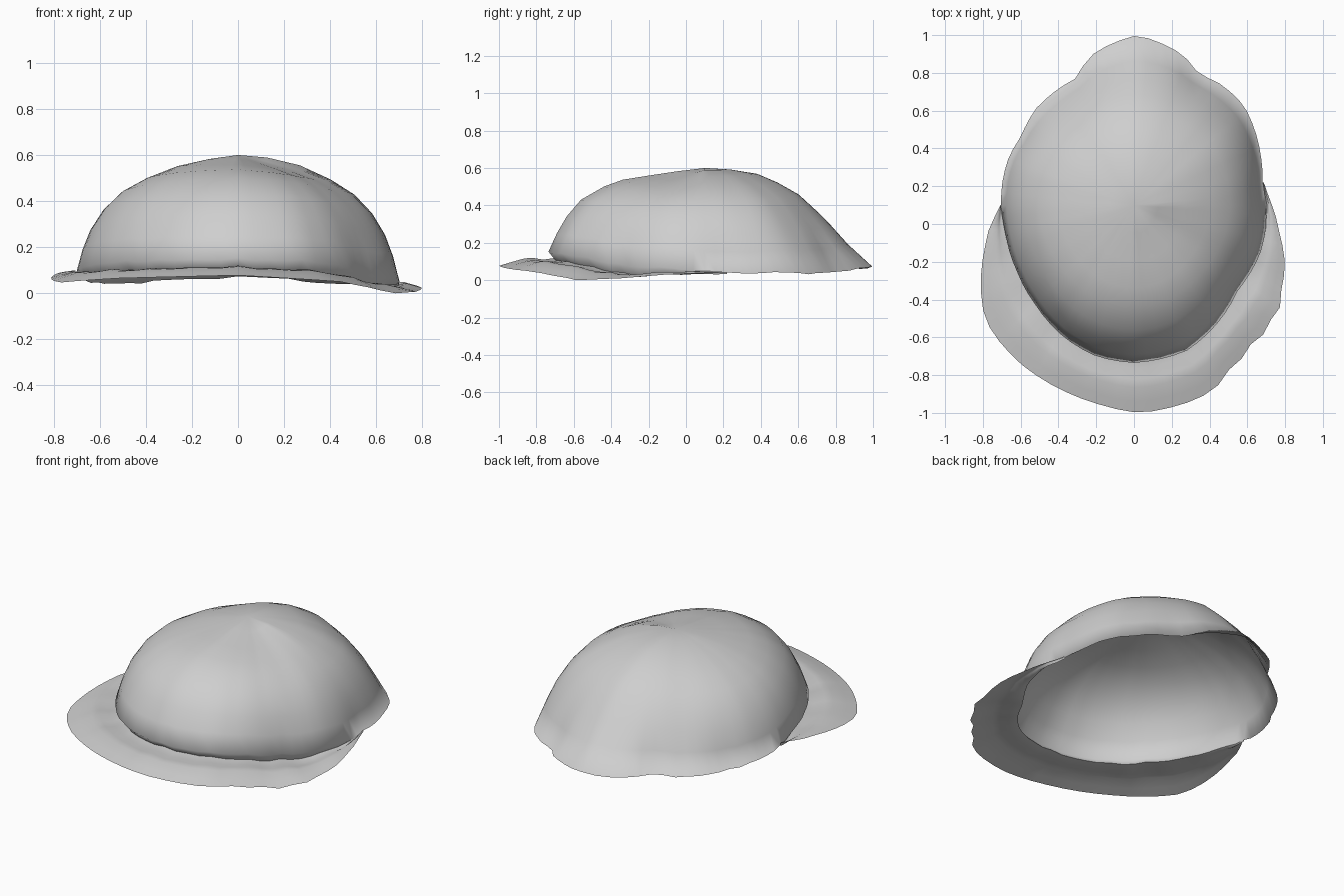
import bpy, math, random

random.seed(4)
if "Cube" in bpy.data.objects:
    bpy.data.objects.remove(bpy.data.objects["Cube"])

mat = bpy.data.materials.new("pale grey")
mat.use_nodes = True
GREY = (0.62, 0.62, 0.62, 1)
mat.diffuse_color = GREY
mat.node_tree.nodes["Principled BSDF"].inputs["Base Color"].default_value = GREY

CY, TOP, STEP = 0.1, 0.6, 5   # dome axis, crown height, degrees per column


def lerp_keys(keys, v):
    """Linear interpolation in a sorted list of (position, value)."""
    for (a, p), (b, q) in zip(keys, keys[1:]):
        if a <= v <= b:
            return p + (q - p) * (v - a) / max(b - a, 1e-6)
    return keys[0][1] if v < keys[0][0] else keys[-1][1]


def polar(points):
    """Outline points as sorted (degrees, radius) around the dome axis."""
    return sorted((math.degrees(math.atan2(y - CY, x)) % 360, math.hypot(x, y - CY))
                  for x, y in points)


def spot(deg, r, z):
    a = math.radians(deg)
    return (r * math.cos(a), CY + r * math.sin(a), z)


def build(name, columns, closed):
    """Skin a list of equal length columns of points."""
    n, m = len(columns), len(columns[0])
    verts = [p for c in columns for p in c]
    faces = []
    for i in range(n if closed else n - 1):
        j = (i + 1) % n
        for k in range(m - 1):
            faces.append((i * m + k, i * m + k + 1, j * m + k + 1, j * m + k))
    if closed:   # crown fan
        verts.append((0, CY, TOP))
        faces += [(len(verts) - 1, i * m, (i + 1) % n * m) for i in range(n)]
    me = bpy.data.meshes.new(name)
    me.from_pydata(verts, [], faces)
    me.materials.append(mat)
    ob = bpy.data.objects.new(name, me)
    bpy.context.collection.objects.link(ob)
    bpy.ops.object.select_all(action="DESELECT")
    ob.select_set(True)
    bpy.context.view_layer.objects.active = ob
    bpy.ops.object.shade_smooth_by_angle(angle=math.radians(85))


# Outlines seen from above
dome_edge = polar([
    (.02, 1), (.16, .95), (.27, .89), (.30, .84), (.35, .79), (.46, .74), (.58, .63),
    (.67, .37), (.68, .2), (.7, 0), (.67, -.15), (.55, -.35), (.42, -.55), (.28, -.67),
    (0, -.735), (-.2, -.7), (-.37, -.6), (-.52, -.43), (-.62, -.25), (-.68, -.05),
    (-.7, .2), (-.66, .36), (-.6, .46), (-.52, .61), (-.31, .77), (-.23, .89), (-.13, .95)])
dome_edge = [(dome_edge[-1][0] - 360, dome_edge[-1][1])] + dome_edge \
    + [(dome_edge[0][0] + 360, dome_edge[0][1])]
brim_edge = sorted((d if d > 90 else d + 360, r) for d, r in polar([
    (-.7, .09), (-.76, 0), (-.79, -.13), (-.81, -.36), (-.79, -.5), (-.73, -.6), (-.6, -.74),
    (-.4, -.87), (-.2, -.95), (.03, -1), (.2, -.97), (.35, -.92), (.45, -.85), (.51, -.76),
    (.56, -.73), (.6, -.65), (.69, -.58), (.7, -.53), (.77, -.46), (.78, -.35),
    (.8, -.22), (.77, -.05), (.73, .1), (.69, .2)]))

# Heights around the model, by degrees
tuck_z = [(0, .045), (45, .035), (90, .07), (135, .04), (165, .055), (180, .08), (210, .09),
          (240, .105), (270, .112), (290, .10), (303, .075), (316, .04), (330, .03), (360, .045)]
outer_z = [(180, .1), (195, .085), (210, .06), (220, .047), (240, .065), (270, .078),
           (295, .05), (315, .0), (330, .01), (345, .03), (360, .04)]
lip = [(180, 0), (200, .03), (220, .04), (250, .038), (270, .035), (305, .05),
       (330, .045), (350, .02), (360, 0)]

# Dome profiles (radius share, height share) for front, side and back
front = [(.18, .96), (.36, .91), (.53, .86), (.65, .78), (.80, .62), (.89, .42), (.95, .22), (1, 0)]
side = [(.18, .98), (.38, .92), (.57, .81), (.72, .69), (.83, .54), (.91, .37), (.96, .2), (1, 0)]
back = [(.16, .985), (.33, .94), (.46, .85), (.59, .73), (.69, .58), (.78, .43), (.88, .23), (1, 0)]


def foot(deg):
    """Radius and height of the seam where the dome wall ends."""
    return (lerp_keys(dome_edge, deg) * (1 - lerp_keys(lip, deg)),
            lerp_keys(tuck_z, deg) + jag[deg])


# Ragged lower edge shared by the dome and the brim
jag = {deg: random.uniform(-.006, .006) for deg in range(0, 360, STEP)}

# Dome shell, tucked inward along the front
columns = []
for deg in range(0, 360, STEP):
    s, c = math.sin(math.radians(deg)), math.cos(math.radians(deg))
    far, w = (back, s ** 2.4) if s > 0 else (front, (-s) ** 1.8)
    R = lerp_keys(dome_edge, deg)
    # inner rings follow a smoother outline than the ragged edge
    soft_R = sum(lerp_keys(dome_edge, (deg + d) % 360) for d in range(-20, 21, 5)) / 9
    base = lerp_keys(tuck_z, deg) + lerp_keys(lip, deg) + jag[deg]
    # slightly flatter right side and front left shoulder
    flat = .12 * max(0, -c) + .28 * max(0, -2 * s * c)* (c > 0)
    col = []
    for (r0, h0), (r1, h1) in zip(side, far):
        r, h = r0 + (r1 - r0) * w, h0 + (h1 - h0) * w
        h -= flat * r * (1 - r) ** 2
        col.append(spot(deg, r * (soft_R + (R - soft_R) * r ** 8), base + (TOP - base) * h))
    col.append(spot(deg, *foot(deg)))
    columns.append(col)
build("dome_shell", columns, True)

# Brim: shallow groove beside the dome, low crest, then a falling outer edge
columns = []
for deg in range(180, 371, STEP):
    inner, z0 = foot(deg % 360)
    outer = max(lerp_keys(brim_edge, deg), inner + .004)
    z1 = lerp_keys(outer_z, deg)
    col = []
    for share, lift in ((0, 0), (.2, -.008), (.4, .002), (.55, .008), (.8, .004), (1, 0)):
        fall = max(0, share - .4) / .6
        col.append(spot(deg, inner + (outer - inner) * share, z0 + (z1 - z0) * fall + lift))
    columns.append(col)
build("brim", columns, False)
